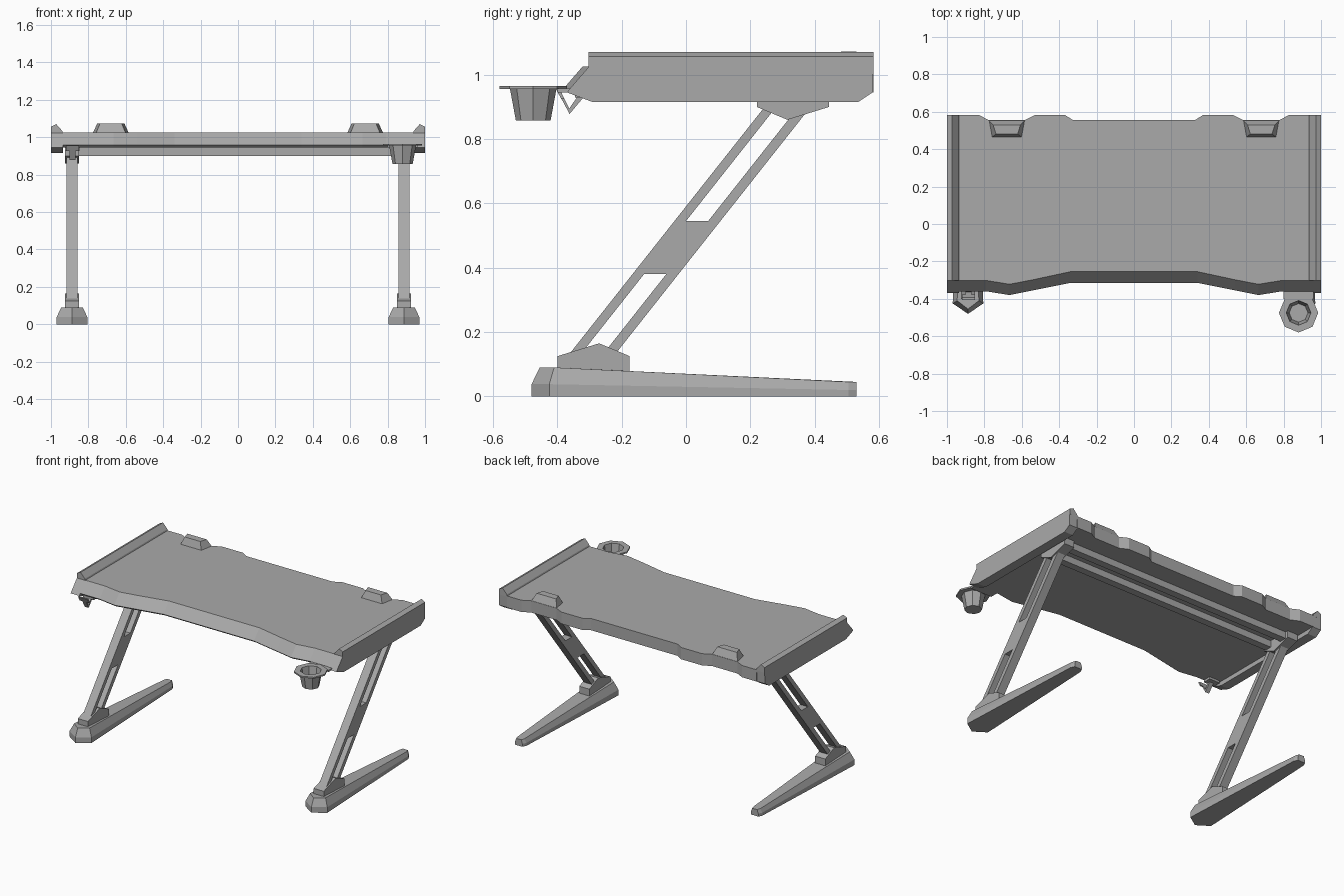
import bpy, bmesh, math

if "Cube" in bpy.data.objects:
    bpy.data.objects.remove(bpy.data.objects["Cube"])

grey = bpy.data.materials.new("warm_grey")
grey.use_nodes = True
GREY = (0.4, 0.4, 0.4, 1)
grey.diffuse_color = GREY
grey.node_tree.nodes["Principled BSDF"].inputs["Base Color"].default_value = GREY


def loft(name, rings):
    """Closed solid through rings of equal point count."""
    bm = bmesh.new()
    loops = [[bm.verts.new(p) for p in ring] for ring in rings]
    n = len(loops[0])
    for a, b in zip(loops, loops[1:]):
        for i in range(n):
            j = (i + 1) % n
            bm.faces.new((a[i], a[j], b[j], b[i]))
    bm.faces.new(loops[0])
    bm.faces.new(loops[-1])
    bmesh.ops.recalc_face_normals(bm, faces=bm.faces)
    mesh = bpy.data.meshes.new(name)
    bm.to_mesh(mesh)
    bm.free()
    mesh.materials.append(grey)
    obj = bpy.data.objects.new(name, mesh)
    bpy.context.collection.objects.link(obj)
    return obj


def side_prism(name, profile, x, half):
    """Extrude a (y, z) profile across x."""
    return loft(name, [[(x + s * half, y, z) for y, z in profile] for s in (-1, 1)])


def box(name, x0, x1, y0, y1, z0, z1):
    return side_prism(name, [(y0, z0), (y1, z0), (y1, z1), (y0, z1)],
                      (x0 + x1) / 2, (x1 - x0) / 2)


def mirrored(half):
    return half + [(-x, y) for x, y in reversed(half)]


# Desktop: wavy front edge that slopes outward, notched back edge
front_bottom = [(0.94, -0.36), (0.79, -0.36), (0.665, -0.38), (0.54, -0.355), (0.34, -0.315)]
front_top = [(0.94, -0.302), (0.79, -0.302), (0.665, -0.322), (0.54, -0.298), (0.34, -0.255)]
back = mirrored([(-0.94, 0.583), (-0.83, 0.583), (-0.775, 0.555), (-0.585, 0.555),
                 (-0.53, 0.583), (-0.37, 0.583), (-0.325, 0.555)])


def desk_ring(front, z, shift=0):
    return [(x, y + shift, z) for x, y in mirrored(front)] + [(x, y, z) for x, y in back]


loft("desktop", [desk_ring(front_bottom, 0.945, 0.015),
                 desk_ring(front_bottom, 0.958),
                 desk_ring(front_top, 1.025)])

# Rear cross beams
for name, y in (("front_beam", 0.26), ("rear_beam", 0.40)):
    box(name, -0.87, 0.87, y - 0.025, y + 0.025, 0.90, 0.95)


def rail_y(z, offset):
    return -0.36 + 0.79 * (z - 0.135) + offset


def leg_bar(name, x, o0, o1, z0, z1):
    side_prism(name, [(rail_y(z0, o0), z0), (rail_y(z0, o1), z0),
                      (rail_y(z1, o1), z1), (rail_y(z1, o0), z1)], x, 0.029)


def foot_ring(x, front, rear, tip, corner, z_front, z_rear):
    pts = [(0, tip), (front, corner), (rear, 0.505), (rear * 0.7, 0.53),
           (-rear * 0.7, 0.53), (-rear, 0.505), (-front, corner)]
    return [(x + px, y, z_front if y < 0 else z_rear) for px, y in pts]


for side, s in (("left", 1), ("right", -1)):
    # End panel with a raised ridge
    side_prism(side + "_end_panel",
               [(-0.302, 1.025), (-0.36, 0.958), (-0.37, 0.945), (-0.29, 0.915),
                (0.535, 0.915), (0.58, 0.945), (0.583, 1.025)], s * 0.9675, 0.0325)
    ridge = [(0.935, 1.02), (0.94, 1.034), (0.972, 1.07), (1.0, 1.056), (1.0, 1.02)]
    loft(side + "_ridge", [[(s * x, y, z) for x, z in ridge] for y in (-0.303, 0.583)])

    # Tapered block at the back edge
    loft(side + "_rear_block",
         [[(s * 0.68 + a, y, z) for a, y in
           ((-w0, y0), (w0, y0), (w1, y1), (-w1, y1))]
          for z, w0, w1, y0, y1 in ((1.02, 0.08, 0.097, 0.463, 0.555),
                                    (1.073, 0.058, 0.073, 0.482, 0.53))])

    # Slanted leg: two rails joined by a web in the middle
    cx = s * 0.8875
    leg_bar(side + "_leg_front_rail", cx, 0, 0.036, 0.11, 0.91)
    leg_bar(side + "_leg_rear_rail", cx, 0.105, 0.143, 0.11, 0.88)
    leg_bar(side + "_leg_web", cx, 0.036, 0.105, 0.38, 0.545)

    # Brackets at both ends of the leg
    side_prism(side + "_lower_bracket",
               [(-0.40, 0.07), (-0.40, 0.125), (-0.27, 0.165),
                (-0.175, 0.125), (-0.175, 0.06)], cx, 0.038)
    side_prism(side + "_upper_bracket",
               [(0.22, 0.95), (0.22, 0.90), (0.315, 0.86),
                (0.445, 0.90), (0.445, 0.95)], cx, 0.038)

    # Foot with a pointed nose
    loft(side + "_foot", [foot_ring(cx, 0.082, 0.04, -0.48, -0.425, 0, 0),
                          foot_ring(cx, 0.082, 0.04, -0.48, -0.425, 0.038, 0.02),
                          foot_ring(cx, 0.058, 0.026, -0.455, -0.41, 0.09, 0.045)])


# Octagonal cup holder: outer wall, rim, inner wall and floor
def octagon(r, z):
    return [(0.88 + r * math.cos(i * math.pi / 4), -0.475 + r * math.sin(i * math.pi / 4), z)
            for i in range(8)]


loft("cup_holder", [octagon(r, z) for r, z in
                    ((0.054, 0.858), (0.072, 0.955), (0.105, 0.955), (0.105, 0.965),
                     (0.066, 0.965), (0.05, 0.868))])
box("cup_holder_arm", 0.80, 0.96, -0.40, -0.32, 0.945, 0.957)

# Headset hook under the front edge
side_prism("hook_arm", [(-0.39, 0.95), (-0.363, 0.895), (-0.325, 0.95),
                        (-0.31, 0.94), (-0.362, 0.878), (-0.403, 0.955)], -0.885, 0.015)
side_prism("hook_tip", [(-0.405, 0.957), (-0.393, 0.957), (-0.378, 0.925), (-0.388, 0.925)],
           -0.885, 0.035)
box("hook_mount", -0.925, -0.845, -0.345, -0.29, 0.93, 0.947)
